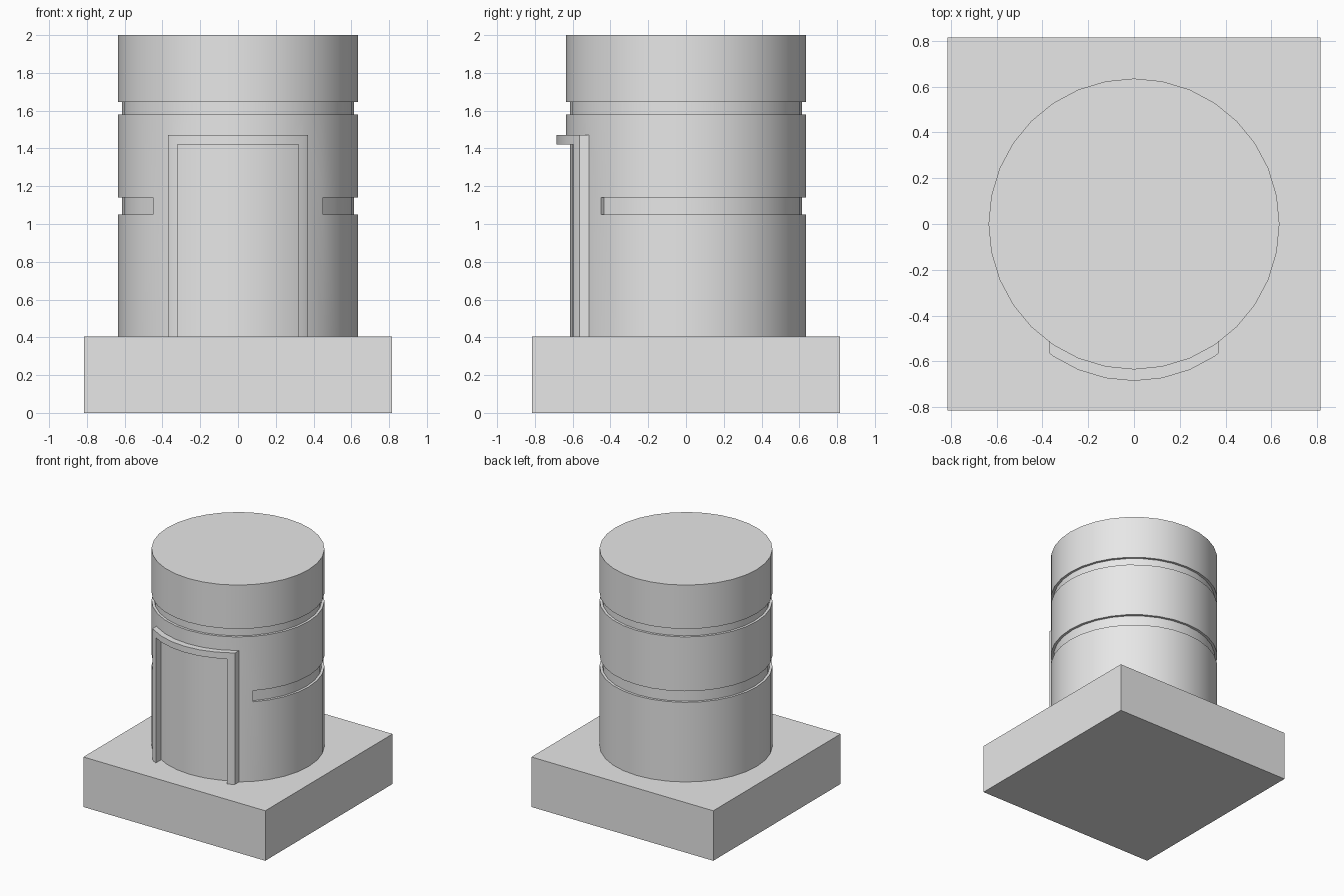
import bpy, bmesh, math

if "Cube" in bpy.data.objects:
    bpy.data.objects.remove(bpy.data.objects["Cube"])

SIDES = 32
R, R_IN = 0.635, 0.615          # wall radius, groove radius
BASE, HALF = 0.405, 0.815       # base height and half width

grey = bpy.data.materials.new("light grey")
grey.diffuse_color = (0.8, 0.8, 0.8, 1)
grey.use_nodes = True
grey.node_tree.nodes["Principled BSDF"].inputs["Base Color"].default_value = grey.diffuse_color


def finish(name, bm):
    bmesh.ops.recalc_face_normals(bm, faces=bm.faces)
    me = bpy.data.meshes.new(name)
    bm.to_mesh(me)
    bm.free()
    ob = bpy.data.objects.new(name, me)
    bpy.context.collection.objects.link(ob)
    me.materials.append(grey)
    return ob


def prism(name, outline, z0, z1):
    """Extrude an xy outline from z0 to z1."""
    bm = bmesh.new()
    low = [bm.verts.new((x, y, z0)) for x, y in outline]
    top = [bm.verts.new((x, y, z1)) for x, y in outline]
    n = len(outline)
    bm.faces.new(low[::-1])
    bm.faces.new(top)
    for i in range(n):
        j = (i + 1) % n
        bm.faces.new((low[i], low[j], top[j], top[i]))
    return finish(name, bm)


def lathe(name, profile):
    """Revolve (radius, z) points, with flat caps."""
    bm = bmesh.new()
    rings = [[bm.verts.new((r * math.sin(a), -r * math.cos(a), z))
              for a in (2 * math.pi * k / SIDES for k in range(SIDES))]
             for r, z in profile]
    for a, b in zip(rings, rings[1:]):
        for i in range(SIDES):
            j = (i + 1) % SIDES
            bm.faces.new((a[i], a[j], b[j], b[i]))
    bm.faces.new(rings[0][::-1])
    bm.faces.new(rings[-1])
    return finish(name, bm)


def cut(ob, cutter):
    cutter.hide_render = True
    mod = ob.modifiers.new("cut", 'BOOLEAN')
    mod.operation, mod.solver, mod.object = 'DIFFERENCE', 'EXACT', cutter
    bpy.context.view_layer.objects.active = ob
    bpy.ops.object.modifier_apply(modifier=mod.name)
    bpy.data.objects.remove(cutter)


def front_wall(half, shift):
    """Points of the faceted front wall for |x| <= half, moved in y."""
    corners = [(R * math.sin(a), -R * math.cos(a))
               for a in (2 * math.pi * k / SIDES for k in range(8))]
    right = [p for p in corners if p[0] < half]
    (xa, ya), (xb, yb) = right[-1], corners[len(right)]
    right.append((half, ya + (yb - ya) * (half - xa) / (xb - xa)))
    pts = [(-x, y) for x, y in right[:0:-1]] + right
    return [(x, y + shift) for x, y in pts]


def box(name, x, y0, y1, z0, z1):
    return prism(name, [(-x, y0), (x, y0), (x, y1), (-x, y1)], z0, z1)


# square base
box("base", HALF, -HALF, HALF, 0, BASE)

# round body with a full groove near the top
body = lathe("round_body", [(R, BASE), (R, 1.58), (R_IN, 1.58),
                            (R_IN, 1.645), (R, 1.645), (R, 2.0)])

# lower groove, running round the back three quarters
angles = [2 * math.pi * k / SIDES for k in range(4, SIDES - 3)]
arc = [(R_IN * math.sin(a), -R_IN * math.cos(a)) for a in angles]
arc += [(0.72 * math.sin(a), -0.72 * math.cos(a)) for a in reversed(angles)]
cut(body, prism("groove_cutter", arc, 1.05, 1.14))

# shallow door recess
recess = front_wall(0.32, 0.02) + [(0.32, -0.9), (-0.32, -0.9)]
cut(body, prism("recess_cutter", recess, 0.3, 1.42))

# raised door frame following the wall
frame = prism("door_frame", front_wall(0.37, -0.05) + front_wall(0.37, 0.02)[::-1],
              BASE, 1.47)
cut(frame, box("opening_cutter", 0.32, -0.9, -0.3, 0.3, 1.42))

# smooth curved walls, sharp edges
bpy.ops.object.select_all(action='DESELECT')
for ob in (body, frame):
    ob.select_set(True)
bpy.context.view_layer.objects.active = body
bpy.ops.object.shade_smooth_by_angle(angle=math.radians(30))
